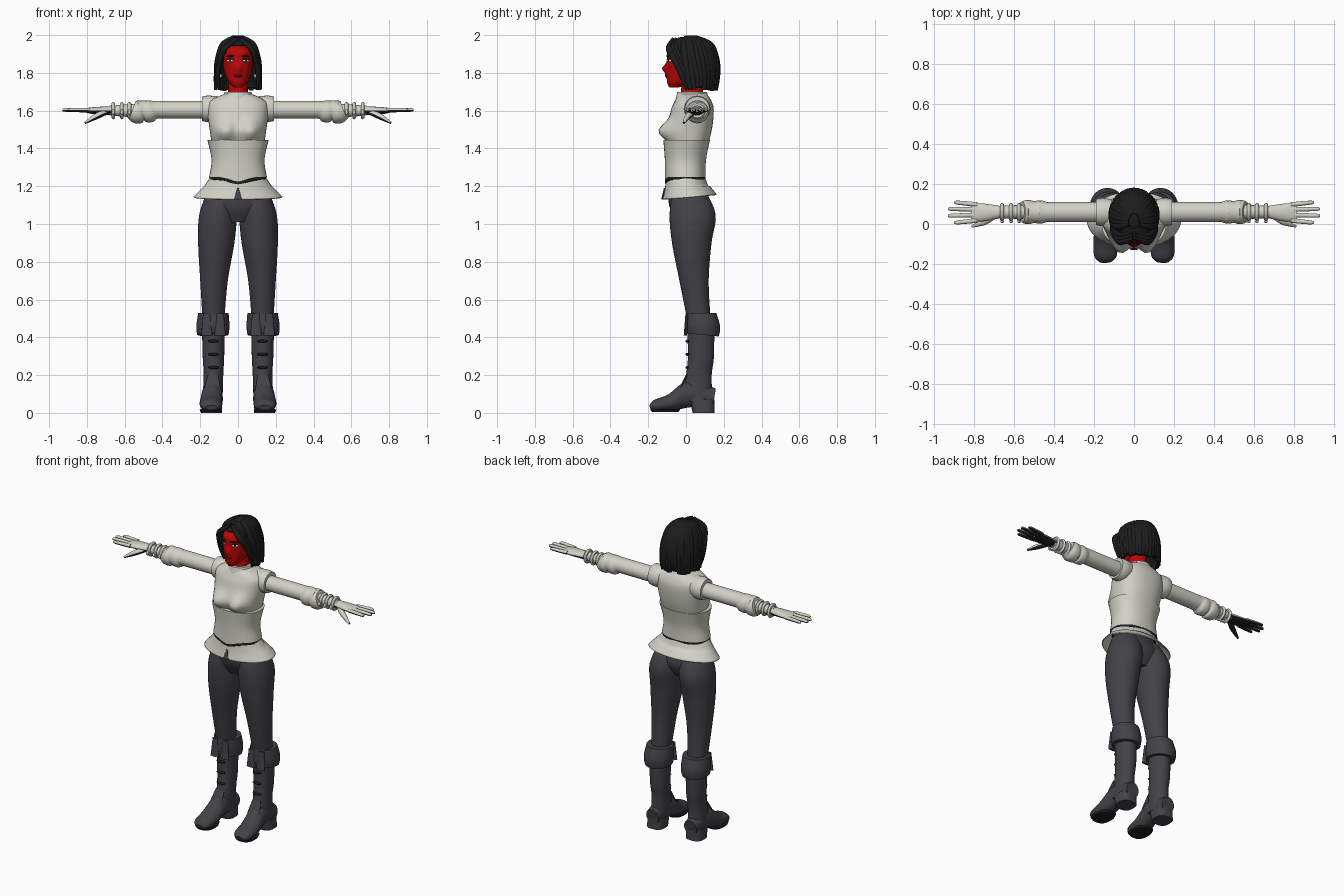
import bpy, bmesh, random
from math import sin, cos, pi, exp, copysign
from mathutils import Vector
from mathutils.geometry import interpolate_bezier

random.seed(4)
cube = bpy.data.objects.get("Cube")
if cube:
    bpy.data.objects.remove(cube)


def material(name, red, green, blue):
    made = bpy.data.materials.new(name)
    made.use_nodes = True
    made.diffuse_color = (red, green, blue, 1)
    shader = next(node for node in made.node_tree.nodes if node.type == 'BSDF_PRINCIPLED')
    shader.inputs["Base Color"].default_value = (red, green, blue, 1)
    return made


CLOTH = material("pale cloth", .64, .64, .57)
DARK = material("charcoal leather", .056, .054, .064)
BLACK = material("black", .012, .012, .012)
RED = material("red skin", .52, .002, .002)
LIP = material("dark red lips", .2, .002, .002)
WHITE = material("white", .75, .75, .75)


def smooth_rings(rings):
    """Add in-between rings along a spline through the given ones."""
    result, last = [], len(rings) - 1
    for i in range(last):
        four = [rings[min(max(i + k, 0), last)] for k in (-1, 0, 1, 2)]
        columns = [interpolate_bezier(b, b + (c - a) / 6, c - (d - b) / 6, c, 6) for a, b, c, d in zip(*four)]
        result += list(zip(*columns))[:-1]
    return result + [rings[-1]]


def skin(name, mat, rings, caps=True, mirror=False, shape=None, cut=None, thick=0, under=None):
    """Bridge rings of points into a smooth-shaded surface."""
    bm = bmesh.new()
    loops = [[bm.verts.new(shape(p.copy()) if shape else p) for p in ring] for ring in smooth_rings(rings)]
    for low, high in zip(loops, loops[1:]):
        for i in range(len(low)):
            bm.faces.new((low[i - 1], low[i], high[i], high[i - 1]))
    if caps:
        for loop in (loops[0], loops[-1]):
            for edge in bm.faces.new(loop).edges:
                edge.smooth = False
    bmesh.ops.recalc_face_normals(bm, faces=bm.faces)
    for face in bm.faces:
        face.smooth = True
        if under and face.normal.z < -.1:
            face.material_index = 1
    if cut:
        gone = [face for face in bm.faces if cut(face.calc_center_median())]
        bmesh.ops.delete(bm, geom=gone, context='FACES')
    mesh = bpy.data.meshes.new(name)
    bm.to_mesh(mesh)
    bm.free()
    mesh.materials.append(mat)
    if under:
        mesh.materials.append(under)
    part = bpy.data.objects.new(name, mesh)
    bpy.context.collection.objects.link(part)
    if mirror:
        part.modifiers.new("Mirror", 'MIRROR').use_mirror_merge = False
    if thick:
        part.modifiers.new("Solidify", 'SOLIDIFY').thickness = thick


def oval(z, wide, front, back, x=0):
    """Level oval cross-section, as a function of the angle from the front."""
    def point(angle, boxy=1):
        side, depth = (copysign(abs(v) ** boxy, v) for v in (sin(angle), -cos(angle)))
        return Vector((x + wide * side, (front + back + (back - front) * depth) / 2, z))
    return point


def loft(name, mat, *ovals, boxy=1, **options):
    angles = [2 * pi * i / 40 for i in range(40)]
    skin(name, mat, [[point(a, boxy) for a in angles] for point in ovals], **options)


def knot(x, y, z, wide, high=None):
    return Vector((x, y, z)), wide, high or wide


def tube(name, mat, *knots, up=(0, 0, 1), **options):
    """Oval tube along a path of knots."""
    spots, rings = [k[0] for k in knots], []
    for i, (spot, wide, high) in enumerate(knots):
        along = spots[min(i + 1, len(spots) - 1)] - spots[max(i - 1, 0)]
        u = along.cross(Vector(up)).normalized()
        v = u.cross(along).normalized()
        angles = [pi * k / 8 for k in range(16)]
        rings.append([spot + u * wide * cos(a) + v * high * sin(a) for a in angles])
    skin(name, mat, rings, **options)


def ball(name, mat, x, y, z, size, turn=0):
    """Ellipsoid, doubled on the other side unless it is on the centre line."""
    for side in ((1, -1) if x else (1,)):
        bpy.ops.mesh.primitive_uv_sphere_add(segments=24, ring_count=12, location=(x * side, y, z),
                                             rotation=(0, 0, turn * side), scale=size)
        bpy.context.object.name = name
        bpy.context.object.data.materials.append(mat)
        bpy.ops.object.shade_smooth()


def bump(value, centre, width):
    return exp(-((value - centre) / width) ** 2)


# Jacket: bodice with bust, collar, shoulder caps
def bust(p):
    if p.y < 0:
        p.y -= .06 * bump(abs(p.x), .07, .055) * bump(p.z, 1.49, .05)
    return p


loft("bodice", CLOTH, oval(z=1.4, wide=.135, front=-.08, back=.11), oval(z=1.5, wide=.15, front=-.096, back=.137),
     oval(z=1.6, wide=.163, front=-.08, back=.147), oval(z=1.65, wide=.15, front=-.06, back=.135),
     oval(z=1.69, wide=.07, front=-.04, back=.11), boxy=.85, shape=bust)
loft("collar", CLOTH, oval(z=1.66, wide=.085, front=-.055, back=.12), oval(z=1.7, wide=.07, front=-.046, back=.11))
tube("shoulder_caps", CLOTH, knot(x=.08, y=.06, z=1.62, wide=.055), knot(x=.15, y=.06, z=1.61, wide=.07),
     knot(x=.19, y=.06, z=1.61, wide=.065), mirror=True)


# Corset, waist band and flared peplum
def dip(p):
    if p.y < 0 and p.z < 1.3:
        p.z -= .025 * bump(p.x, 0, .06)
    return p


def hem(p):
    if p.z < 1.2:
        p.z += .09 * (p.y + .02)
    return p


loft("corset", CLOTH, oval(z=1.25, wide=.153, front=-.112, back=.104),
     oval(z=1.34, wide=.14, front=-.112, back=.106),
     oval(z=1.445, wide=.162, front=-.12, back=.127), boxy=.9, shape=dip)
loft("waist_band", BLACK, oval(z=1.235, wide=.151, front=-.111, back=.103),
     oval(z=1.255, wide=.151, front=-.111, back=.103), boxy=.9, shape=dip)
loft("peplum", CLOTH, oval(z=1.25, wide=.146, front=-.107, back=.1), oval(z=1.2, wide=.18, front=-.11, back=.12),
     oval(z=1.14, wide=.236, front=-.124, back=.163), caps=False, thick=.006, shape=hem)
tube("peplum_slit", DARK, knot(x=0, y=-.113, z=1.19, wide=.004), knot(x=0, y=-.127, z=1.13, wide=.02, high=.004),
     up=(0, -1, 0))

# Trousers
loft("pelvis", DARK, oval(z=1.01, wide=.09, front=-.05, back=.09), oval(z=1.1, wide=.17, front=-.09, back=.13),
     oval(z=1.22, wide=.14, front=-.09, back=.09))
loft("legs", DARK, oval(x=.08, z=1.18, wide=.08, front=-.07, back=.1),
     oval(x=.105, z=1.05, wide=.1, front=-.087, back=.157),
     oval(x=.115, z=.9, wide=.096, front=-.074, back=.135),
     oval(x=.127, z=.7, wide=.073, front=-.035, back=.12),
     oval(x=.13, z=.5, wide=.058, front=.005, back=.13), mirror=True)


# Boots: shaft, foot, heel, sole, turned cuff, flaps and buckles
def cuff_slope(p):
    if p.z < .44:
        p.z += .1 * (.07 - p.y)
    return p


loft("boot_shafts", DARK, oval(x=.13, z=.5, wide=.062, front=.005, back=.15),
     oval(x=.13, z=.3, wide=.057, front=.01, back=.148),
     oval(x=.13, z=.2, wide=.052, front=0, back=.136),
     oval(x=.135, z=.06, wide=.053, front=-.02, back=.14), mirror=True)
tube("boot_feet", DARK, knot(x=.142, y=-.19, z=.028, wide=.03, high=.014),
     knot(x=.143, y=-.16, z=.038, wide=.056, high=.032), knot(x=.142, y=-.08, z=.055, wide=.061, high=.045),
     knot(x=.136, y=.02, z=.1, wide=.054, high=.07), knot(x=.136, y=.15, z=.08, wide=.045, high=.05), mirror=True)
loft("boot_heels", DARK, oval(x=.14, z=0, wide=.056, front=.035, back=.15),
     oval(x=.137, z=.07, wide=.054, front=.02, back=.15), boxy=.7, mirror=True)
loft("boot_soles", BLACK, oval(x=.143, z=.005, wide=.056, front=-.18, back=-.04),
     oval(x=.143, z=.018, wide=.06, front=-.19, back=-.03), boxy=.8, mirror=True)
loft("boot_cuffs", DARK, oval(x=.133, z=.415, wide=.083, front=0, back=.173),
     oval(x=.133, z=.46, wide=.088, front=-.005, back=.18),
     oval(x=.13, z=.53, wide=.08, front=0, back=.16), mirror=True, shape=cuff_slope)
for x in (.095, .165):
    tube("cuff_flaps", DARK, knot(x, y=.005, z=.525, wide=.02, high=.008),
         knot(x, y=-.003, z=.41, wide=.03, high=.009), up=(0, -1, 0), mirror=True)
tube("ankle_flaps", DARK, knot(x=.135, y=-.035, z=.12, wide=.045, high=.006),
     knot(x=.132, y=.004, z=.2, wide=.03, high=.005), up=(0, -1, .5), mirror=True)
for step in range(3):
    ball("boot_buckle", BLACK, x=.13, y=.009, z=.24 + .07 * step, size=(.03, .012, .008))


# Sleeves with gathered puffs, forearms and wrist straps
def sleeve_knot(x):
    puff = bump(x, .47, .02) + 1.2 * bump(x, .53, .025)
    return knot(x, y=.06, z=1.605 - .01 * puff, wide=.05 + .01 * puff, high=.047 + .014 * puff)


tube("sleeves", CLOTH, *[sleeve_knot(.14 + .02 * step) for step in range(22)], mirror=True)
tube("forearms", CLOTH, knot(x=.53, y=.06, z=1.6, wide=.037), knot(x=.68, y=.06, z=1.6, wide=.03, high=.026),
     mirror=True)
for x in (.575, .615, .66):
    tube("wrist_straps", CLOTH, *[knot(x + .01 * k, y=.06, z=1.6, wide=.046 - .008 * abs(k)) for k in (-1, 0, 1)],
         mirror=True)
    ball("strap_buckle", CLOTH, x, y=.012, z=1.592, size=(.009, .008, .014))

# Hands with dark palms
tube("palms", CLOTH, knot(x=.66, y=.06, z=1.6, wide=.029, high=.024),
     knot(x=.76, y=.058, z=1.6, wide=.045, high=.019),
     knot(x=.815, y=.058, z=1.602, wide=.042, high=.01), mirror=True, under=BLACK)
for y, tip in zip((.018, .045, .072, .097), (.9, .93, .93, .9)):
    spread = y + (y - .058) / 4
    tube("fingers", CLOTH, knot(x=.785, y=y, z=1.602, wide=.012), knot(tip - .02, spread, z=1.604, wide=.01),
         knot(tip, spread, z=1.602, wide=.005), mirror=True, under=BLACK)
tube("thumbs", CLOTH, knot(x=.7, y=.04, z=1.592, wide=.015), knot(x=.75, y=.01, z=1.57, wide=.016),
     knot(x=.81, y=-.012, z=1.535, wide=.006), mirror=True, under=BLACK)


# Head: face with nose and mouth, eyes, brows, earrings
def features(p):
    if p.y < -.04:
        nostril = .012 + .1 * max(0, 1.84 - p.z)
        p.y -= .028 * bump(p.x, 0, nostril) * bump(p.z, 1.822, .022)
        p.y -= .008 * bump(p.x, 0, .02) * bump(p.z, 1.785, .012)
    return p


loft("head", RED, oval(z=1.722, wide=.02, front=-.087, back=-.04), oval(z=1.75, wide=.05, front=-.1, back=.04),
     oval(z=1.8, wide=.072, front=-.1, back=.1), oval(z=1.87, wide=.082, front=-.101, back=.13),
     oval(z=1.92, wide=.077, front=-.094, back=.13), oval(z=1.97, wide=.04, front=-.03, back=.08),
     boxy=.9, shape=features)
loft("neck", RED, oval(z=1.66, wide=.055, front=-.03, back=.09), oval(z=1.79, wide=.048, front=-.02, back=.09))
ball("eye", WHITE, x=.041, y=-.088, z=1.865, size=(.02, .005, .007), turn=.6)
ball("pupil", BLACK, x=.041, y=-.091, z=1.866, size=(.007, .004, .006), turn=.6)
ball("eyelid", BLACK, x=.041, y=-.089, z=1.873, size=(.023, .006, .003), turn=.6)
ball("eyebrow", BLACK, x=.04, y=-.09, z=1.889, size=(.028, .005, .005), turn=.6)
ball("lips", LIP, x=0, y=-.103, z=1.785, size=(.024, .009, .007))
ball("earring", WHITE, x=.094, y=-.005, z=1.785, size=(.01, .01, .012))

# Hair: shell open at the face, crown and overlapping locks
HAIR = (oval(z=1.99, wide=.025, front=-.03, back=.05), oval(z=1.95, wide=.08, front=-.095, back=.13),
        oval(z=1.87, wide=.105, front=-.1, back=.16), oval(z=1.79, wide=.113, front=-.08, back=.166),
        oval(z=1.72, wide=.118, front=-.06, back=.16))
loft("hair_shell", BLACK, *HAIR, caps=False, thick=.01,
     cut=lambda c: c.z < 1.945 and c.y < .02 - .42 * (c.z - 1.72))
ball("hair_crown", BLACK, x=0, y=.03, z=1.9, size=(.09, .11, .098))
LOCKS = 23
for lock in range(LOCKS):
    angle = pi + 3.6 * (lock / (LOCKS - 1) - .5)
    path = []
    for i, point in enumerate(HAIR):
        size = .02 * sin(pi * (i + 1) / (len(HAIR) + 1)) + .002
        path.append(knot(*point(angle + random.uniform(-.03, .03)), wide=size, high=size * .8))
    path[-1][0].z += random.uniform(-.015, .01)
    tube("hair_lock", BLACK, *path, up=(sin(angle), -cos(angle), .4))
for layer in range(3):
    back = .016 * layer
    tube("front_locks", BLACK, knot(x=.005, y=back - .07, z=1.98, wide=.008),
         knot(x=.07, y=back - .09, z=1.93, wide=.018, high=.014),
         knot(x=.1, y=back - .05, z=1.85, wide=.018, high=.014),
         knot(x=.108, y=back - .015, z=1.77, wide=.016, high=.012),
         knot(x=.1, y=back, z=1.71, wide=.005), up=(1, -.6, .3), mirror=True)
